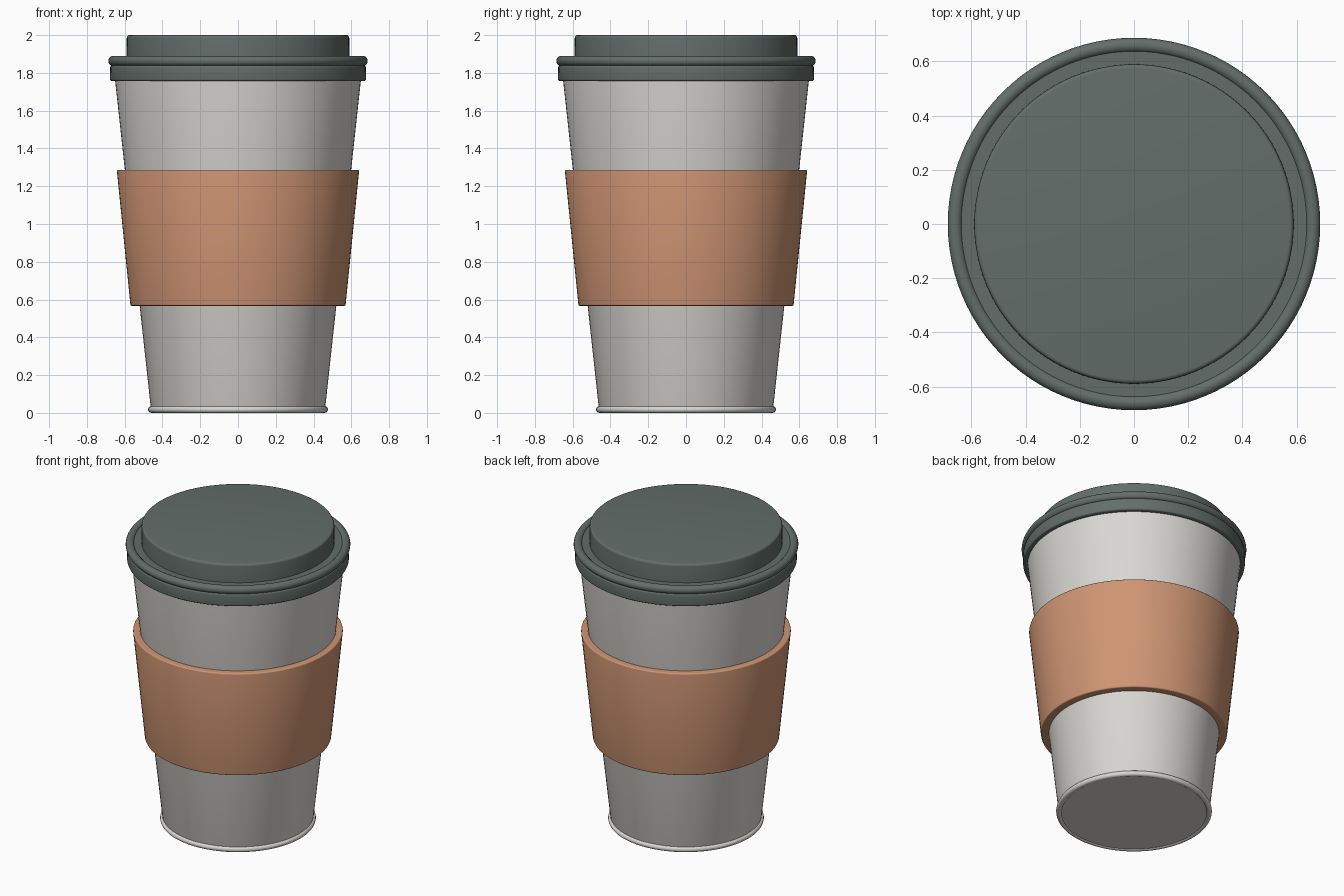
import bpy, bmesh, math

if "Cube" in bpy.data.objects:
    bpy.data.objects.remove(bpy.data.objects["Cube"])

SEGMENTS = 96


def material(name, rgb):
    m = bpy.data.materials.new(name)
    m.diffuse_color = (*rgb, 1)
    m.use_nodes = True
    m.node_tree.nodes["Principled BSDF"].inputs["Base Color"].default_value = m.diffuse_color
    return m


WHITE = material("warm white", (0.70, 0.685, 0.655))
TAN = material("cardboard tan", (0.62, 0.30, 0.172))
GREEN = material("grey green", (0.125, 0.155, 0.143))


def arc(r, z, radius, start, end, steps=6):
    """Rounded corner points for a profile, angles in degrees."""
    return [(r + radius * math.cos(math.radians(start + (end - start) * i / steps)),
             z + radius * math.sin(math.radians(start + (end - start) * i / steps)))
            for i in range(steps + 1)]


def lathe(name, profile, mat, closed=False):
    """Spin an (r, z) profile round the z axis."""
    bm = bmesh.new()
    pts = profile + profile[:1] if closed else profile
    verts = [bm.verts.new((r, 0, z)) for r, z in pts]
    edges = [bm.edges.new(pair) for pair in zip(verts, verts[1:])]
    bmesh.ops.spin(bm, geom=verts + edges, cent=(0, 0, 0), axis=(0, 0, 1),
                   angle=math.tau, steps=SEGMENTS, use_duplicate=False)
    bmesh.ops.remove_doubles(bm, verts=bm.verts, dist=1e-5)
    bmesh.ops.recalc_face_normals(bm, faces=bm.faces)
    mesh = bpy.data.meshes.new(name)
    bm.to_mesh(mesh)
    bm.free()
    mesh.materials.append(mat)
    ob = bpy.data.objects.new(name, mesh)
    bpy.context.collection.objects.link(ob)
    bpy.ops.object.select_all(action='DESELECT')
    ob.select_set(True)
    bpy.context.view_layer.objects.active = ob
    bpy.ops.object.shade_smooth_by_angle(angle=math.radians(35))
    return ob


# Tapered cup body, closed at both ends
lathe("cup_body", [(0, 0.006), (0.455, 0.006), (0.461, 0.02), (0.655, 1.80), (0, 1.80)], WHITE)

# Rolled bead round the foot
lathe("cup_foot_bead", arc(0.458, 0.018, 0.018, 0, 360, 16)[:-1], WHITE, closed=True)

# Cardboard sleeve, with small rounded rims
lathe("sleeve",
      [(0.51, 0.567)] + arc(0.562, 0.575, 0.008, -90, 0, 4)
      + arc(0.633, 1.279, 0.008, 0, 90, 4) + [(0.595, 1.287)],
      TAN, closed=True)

# Lid skirt with its flat ledge
lathe("lid_skirt",
      [(0.63, 1.757)] + arc(0.668, 1.767, 0.010, -90, 0, 4)
      + arc(0.665, 1.828, 0.012, 0, 90, 4) + [(0.65, 1.877), (0, 1.877), (0, 1.80), (0.63, 1.80)],
      GREEN, closed=True)

# Rounded bead round the lid
lathe("lid_bead", arc(0.660, 1.863, 0.027, 0, 360, 20)[:-1], GREEN, closed=True)

# Raised top of the lid
lathe("lid_top", [(0, 1.87), (0.590, 1.87)] + arc(0.574, 1.985, 0.015, 0, 90, 5) + [(0, 2.0)], GREEN)
